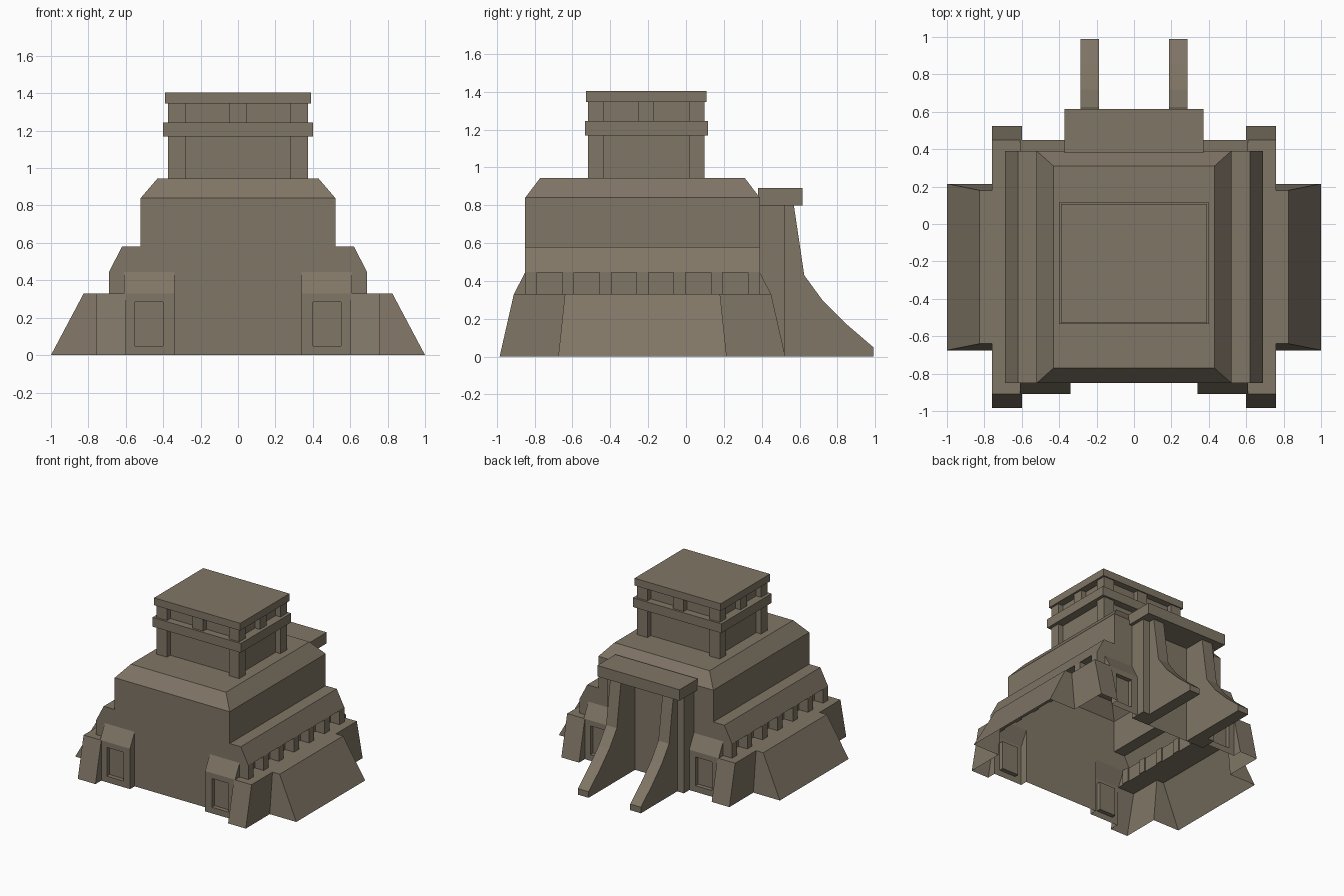
import bpy, bmesh

cube = bpy.data.objects.get("Cube")
if cube:
    bpy.data.objects.remove(cube, do_unlink=True)

STONE = (0.215, 0.18, 0.133, 1)
stone = bpy.data.materials.new("weathered_stone")
stone.use_nodes = True
stone.diffuse_color = STONE
bsdf = next(n for n in stone.node_tree.nodes if n.type == 'BSDF_PRINCIPLED')
bsdf.inputs["Base Color"].default_value = STONE
bsdf.inputs["Roughness"].default_value = 0.9

BACK, FRONT, MID = 0.39, -0.85, -0.23


def skin(name, rings):
    """Closed solid through matching rings of points."""
    bm = bmesh.new()
    loops = [[bm.verts.new(p) for p in ring] for ring in rings]
    n = len(loops[0])
    for a, b in zip(loops, loops[1:]):
        for i in range(n):
            j = (i + 1) % n
            bm.faces.new((a[i], a[j], b[j], b[i]))
    bm.faces.new(loops[0][::-1])
    bm.faces.new(loops[-1])
    bmesh.ops.recalc_face_normals(bm, faces=bm.faces)
    mesh = bpy.data.meshes.new(name)
    bm.to_mesh(mesh)
    bm.free()
    mesh.materials.append(stone)
    ob = bpy.data.objects.new(name, mesh)
    bpy.context.collection.objects.link(ob)
    return ob


def tiers(name, *levels):
    """Stacked rectangles, each x0, x1, y0, y1, z."""
    return skin(name, [[(a, c, z), (b, c, z), (b, d, z), (a, d, z)]
                       for a, b, c, d, z in levels])


def box(name, x0, x1, y0, y1, z0, z1):
    return tiers(name, (x0, x1, y0, y1, z0), (x0, x1, y0, y1, z1))


def extrude_x(name, profile, x0, x1):
    return skin(name, [[(x, y, z) for y, z in profile] for x in (x0, x1)])


def combine(target, tool, operation):
    mod = target.modifiers.new("combine", 'BOOLEAN')
    mod.operation, mod.solver, mod.object = operation, 'EXACT', tool
    bpy.context.view_layer.objects.active = target
    bpy.ops.object.modifier_apply(modifier=mod.name)
    bpy.data.objects.remove(tool, do_unlink=True)


# Main shell: overhanging shoulder profile run front to back
half = [(0.61, 0), (0.61, 0.445), (0.69, 0.445), (0.62, 0.58)]
outline = half + [(-x, z) for x, z in reversed(half)]
shell = skin("temple_shell", [[(x, y, z) for x, z in outline] for y in (FRONT, BACK)])

# Upper body with bevelled top
parts = [tiers("upper_body", (-0.52, 0.52, FRONT, BACK, 0.4),
               (-0.52, 0.52, FRONT, BACK, 0.84), (-0.43, 0.43, -0.77, 0.31, 0.945))]
niches = []
for s in (-1, 1):
    # Side walls with battered ends
    x0, x1 = sorted((s * 0.6, s * 0.76))
    parts.append(tiers("side_wall", (x0, x1, -0.985, 0.525, 0), (x0, x1, -0.91, 0.45, 0.33)))
    # Sloping side buttresses
    xa, xb = sorted((s * 0.7, s * 1.0))
    xc, xd = sorted((s * 0.7, s * 0.825))
    parts.append(tiers("side_buttress", (xa, xb, -0.675, 0.215, 0), (xc, xd, -0.64, 0.18, 0.33)))
    # Doorway blocks and their niches, front and back
    for e in (-1, 1):
        y = [MID + e * d for d in (0.55, 0.68, 0.68, 0.62, 0.55)]
        profile = list(zip(y, (0, 0, 0.33, 0.445, 0.445)))
        parts.append(extrude_x("doorway_block", profile, *sorted((s * 0.34, s * 0.61))))
        nx = sorted((s * 0.4, s * 0.55))
        ny = sorted((MID + e * 0.645, MID + e * 0.75))
        niches.append(box("niche_cutter", *nx, *ny, 0.05, 0.285))
for part in parts:
    combine(shell, part, 'UNION')
for niche in niches:
    combine(shell, niche, 'DIFFERENCE')

# Open underside
bm = bmesh.new()
bm.from_mesh(shell.data)
under = [f for f in bm.faces if all(v.co.z < 0.001 for v in f.verts)]
bmesh.ops.delete(bm, geom=under, context='FACES')
bm.to_mesh(shell.data)
bm.free()

# Rows of brackets under each shoulder
for s, side in ((1, "left"), (-1, "right")):
    for i in range(7):
        y = FRONT + i * (BACK - FRONT - 0.063) / 6
        box(f"{side}_bracket_{i}", *sorted((s * 0.6, s * 0.69)), y, y + 0.063, 0.33, 0.446)

# Tower: recessed core, corner posts, upper posts, band and roof
TY = -0.21
box("tower_core", -0.33, 0.33, TY - 0.265, TY + 0.265, 0.94, 1.35)
for i in (-1, 0, 1):
    for j in (-1, 0, 1):
        if i == 0 and j == 0:
            continue
        x, y = i * 0.327, TY + j * 0.267
        base = 1.24 if 0 in (i, j) else 0.94
        box("tower_post", x - 0.047, x + 0.047, y - 0.041, y + 0.041, base, 1.346)
box("tower_band", -0.4, 0.4, TY - 0.325, TY + 0.325, 1.17, 1.245)
box("tower_roof", -0.39, 0.39, TY - 0.318, TY + 0.318, 1.345, 1.405)

# Rear gate: lintel, piers and sweeping fins
box("gate_lintel", -0.372, 0.372, 0.38, 0.615, 0.8, 0.89)
fin = [(BACK, 0), (0.99, 0), (0.99, 0.05), (0.85, 0.17), (0.72, 0.3),
       (0.625, 0.43), (0.57, 0.8), (BACK, 0.8)]
for s, side in ((1, "left"), (-1, "right")):
    box(f"{side}_gate_pier", *sorted((s * 0.28, s * 0.345)), BACK, 0.52, 0, 0.8)
    extrude_x(f"{side}_gate_fin", fin, *sorted((s * 0.188, s * 0.285)))
